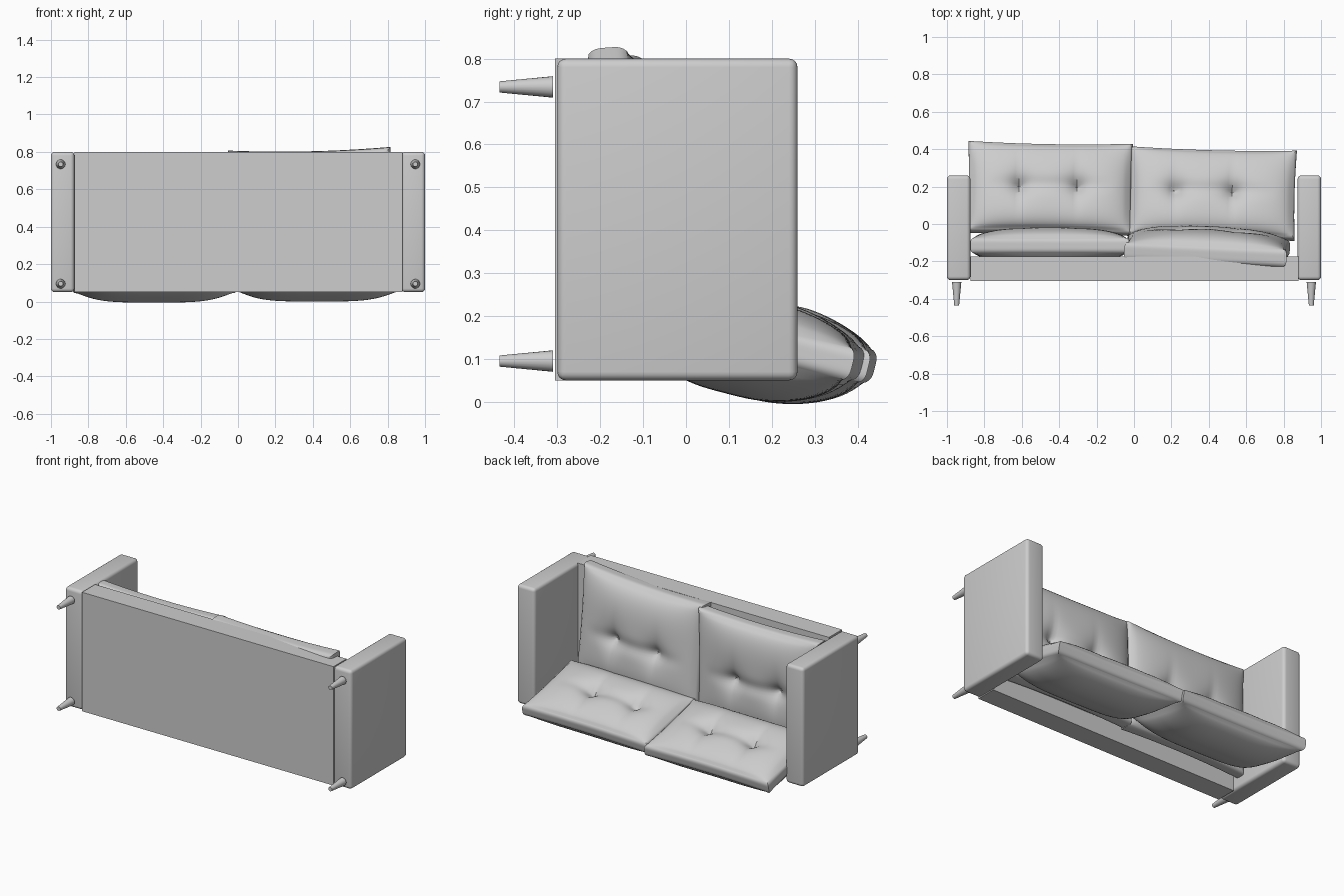
import bpy
import bmesh
import math

old = bpy.data.objects.get("Cube")
if old:
    bpy.data.objects.remove(old, do_unlink=True)

grey = bpy.data.materials.new("plain_grey")
grey.use_nodes = True
grey.diffuse_color = (0.61, 0.61, 0.61, 1)
grey.node_tree.nodes["Principled BSDF"].inputs["Base Color"].default_value = (0.61, 0.61, 0.61, 1)


def make_object(name, bm, location, rotation=(0, 0, 0), smooth=False):
    mesh = bpy.data.meshes.new(name)
    bmesh.ops.recalc_face_normals(bm, faces=bm.faces[:])
    bm.to_mesh(mesh)
    bm.free()
    mesh.materials.append(grey)
    obj = bpy.data.objects.new(name, mesh)
    obj.location = location
    obj.rotation_euler = [math.radians(a) for a in rotation]
    bpy.context.collection.objects.link(obj)
    if smooth:
        bpy.ops.object.select_all(action='DESELECT')
        obj.select_set(True)
        bpy.context.view_layer.objects.active = obj
        bpy.ops.object.shade_smooth_by_angle(angle=math.radians(40))
    return obj


def box(name, low, high, radius=0):
    bm = bmesh.new()
    bmesh.ops.create_cube(bm, size=1)
    for v in bm.verts:
        v.co = [c * (b - a) for c, a, b in zip(v.co, low, high)]
    if radius:
        bmesh.ops.bevel(bm, geom=bm.edges[:], offset=radius, segments=4,
                        profile=0.5, affect='EDGES')
    centre = [(a + b) / 2 for a, b in zip(low, high)]
    return make_object(name, bm, centre, smooth=radius > 0)


def cushion(name, size, rim, puffs, side_fall, end_falls, tufts, location, rotation):
    """Pillow with pinched sides, a blunt rim and buttoned dents on its face."""
    width, depth = size
    bm = bmesh.new()
    bmesh.ops.create_cube(bm, size=2)
    bmesh.ops.subdivide_edges(bm, edges=bm.edges[:], cuts=41, use_grid_fill=True)
    for vert in bm.verts:
        u, v, w = vert.co
        fall = end_falls[v > 0]
        dome = max(0, (1 - abs(u) ** side_fall) * (1 - abs(v) ** fall)) ** 0.75
        x = u * width / 2 * (1 - 0.015 * (1 - v * v))
        y = v * depth / 2 * (1 - 0.04 * (1 - u * u))
        # rounded rim
        shrink = 0.012 * w ** 4
        x -= shrink * u ** 9
        y -= shrink * v ** 9
        z = w * (rim + puffs[w > 0] * dome)
        # buttons with radiating folds
        if w > 0:
            for tx, ty in tufts:
                dx, dy = abs(x - tx), abs(y - ty)
                z -= w * 0.055 * math.exp(-math.hypot(dx, dy) / 0.05)
                z -= w * 0.015 * math.exp(-dx / 0.03 - (dy / 0.14) ** 2)
            fold = math.exp(-((y - tufts[0][1]) / 0.04) ** 2)
            z -= w * 0.012 * fold * max(0, 1 - (x / 0.35) ** 2)
        vert.co = (x, y, z)
    return make_object(name, bm, location, rotation, smooth=True)


# Frame
box("base", (-0.875, -0.305, 0.05), (0.88, -0.175, 0.8))
box("left_arm", (0.875, -0.3, 0.05), (1, 0.26, 0.8), 0.02)
box("right_arm", (-1, -0.3, 0.05), (-0.875, 0.26, 0.8), 0.02)

# Tapered legs
for side, x in (("left", 0.948), ("right", -0.948)):
    for end, z in (("front", 0.734), ("rear", 0.095)):
        leg = bmesh.new()
        bmesh.ops.create_cone(leg, cap_ends=True, segments=20, radius1=0.025,
                              radius2=0.013, depth=0.125)
        make_object(f"{end}_{side}_leg", leg, (x, -0.3725, z), (90, 0, 0), True)

# Seat cushions
seat_tufts = [(-0.15, 0.03), (0.15, 0.03)]
cushion("right_seat_cushion", (0.85, 0.68), 0.04, (0.055, 0.06), 2.8, (4, 4),
        seat_tufts, (-0.45, -0.115, 0.455), (-90, 0, 0))
cushion("left_seat_cushion", (0.87, 0.69), 0.045, (0.06, 0.075), 2.8, (4, 4),
        seat_tufts, (0.39, -0.138, 0.472), (-85.5, -1.3, -2.5))

# Back cushions, fuller towards the seat
cushion("right_back_cushion", (0.88, 0.5), 0.038, (0.1, 0.068), 4, (4, 2),
        [(-0.165, 0), (0.145, 0)], (-0.45, 0.19, 0.14), (-14, 0, -1))
cushion("left_back_cushion", (0.89, 0.49), 0.038, (0.1, 0.068), 4, (4, 2),
        [(-0.2, 0), (0.105, 0)], (0.42, 0.162, 0.145), (-14, 0, -1.5))
